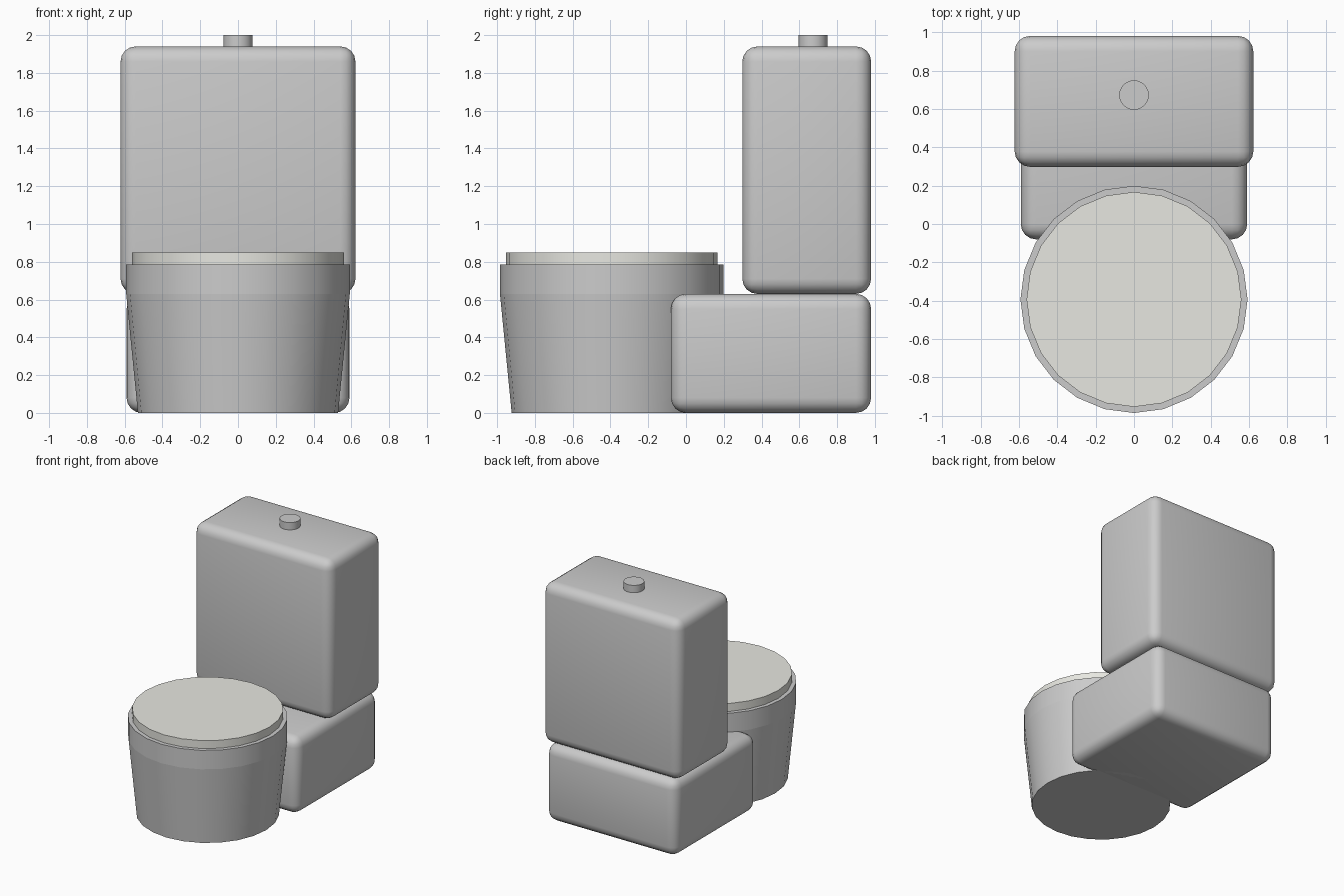
import bpy
import math

if "Cube" in bpy.data.objects:
    bpy.data.objects.remove(bpy.data.objects["Cube"])


def rounded_box(name, lo, hi, radius):
    bpy.ops.mesh.primitive_cube_add(size=1, location=[(a + b) / 2 for a, b in zip(lo, hi)])
    obj = bpy.context.object
    obj.name = name
    obj.scale = [b - a for a, b in zip(lo, hi)]
    bpy.ops.object.transform_apply(location=False, rotation=False, scale=True)
    bevel = obj.modifiers.new("rounding", 'BEVEL')
    bevel.width = radius
    bevel.segments = 4
    bpy.ops.object.shade_smooth()
    return obj


def drum(name, y, z0, z1, r0, r1, sides=24):
    bpy.ops.mesh.primitive_cone_add(vertices=sides, radius1=r0, radius2=r1, depth=z1 - z0,
                                    location=(0, y, (z0 + z1) / 2))
    obj = bpy.context.object
    obj.name = name
    bpy.ops.object.shade_smooth_by_angle(angle=math.radians(30))
    return obj


BOWL_Y = -0.393

# Cistern stack: plinth behind the bowl, tank above, flush button on top
rounded_box("plinth", (-0.59, -0.08, 0.0), (0.59, 0.98, 0.63), 0.08)
rounded_box("tank", (-0.622, 0.298, 0.63), (0.622, 0.98, 1.94), 0.08)
drum("flush_button", 0.672, 1.935, 2.0, 0.077, 0.077)

# Tapered bowl with a straight rim
drum("bowl", BOWL_Y, 0.0, 0.63, 0.53, 0.592)
drum("rim", BOWL_Y, 0.63, 0.785, 0.592, 0.592)

# Pale lid
lid = drum("lid", BOWL_Y, 0.785, 0.85, 0.56, 0.56)
cream = bpy.data.materials.new("pale_cream")
cream.diffuse_color = (0.80, 0.80, 0.75, 1)
cream.use_nodes = True
cream.node_tree.nodes["Principled BSDF"].inputs["Base Color"].default_value = cream.diffuse_color
lid.data.materials.append(cream)
